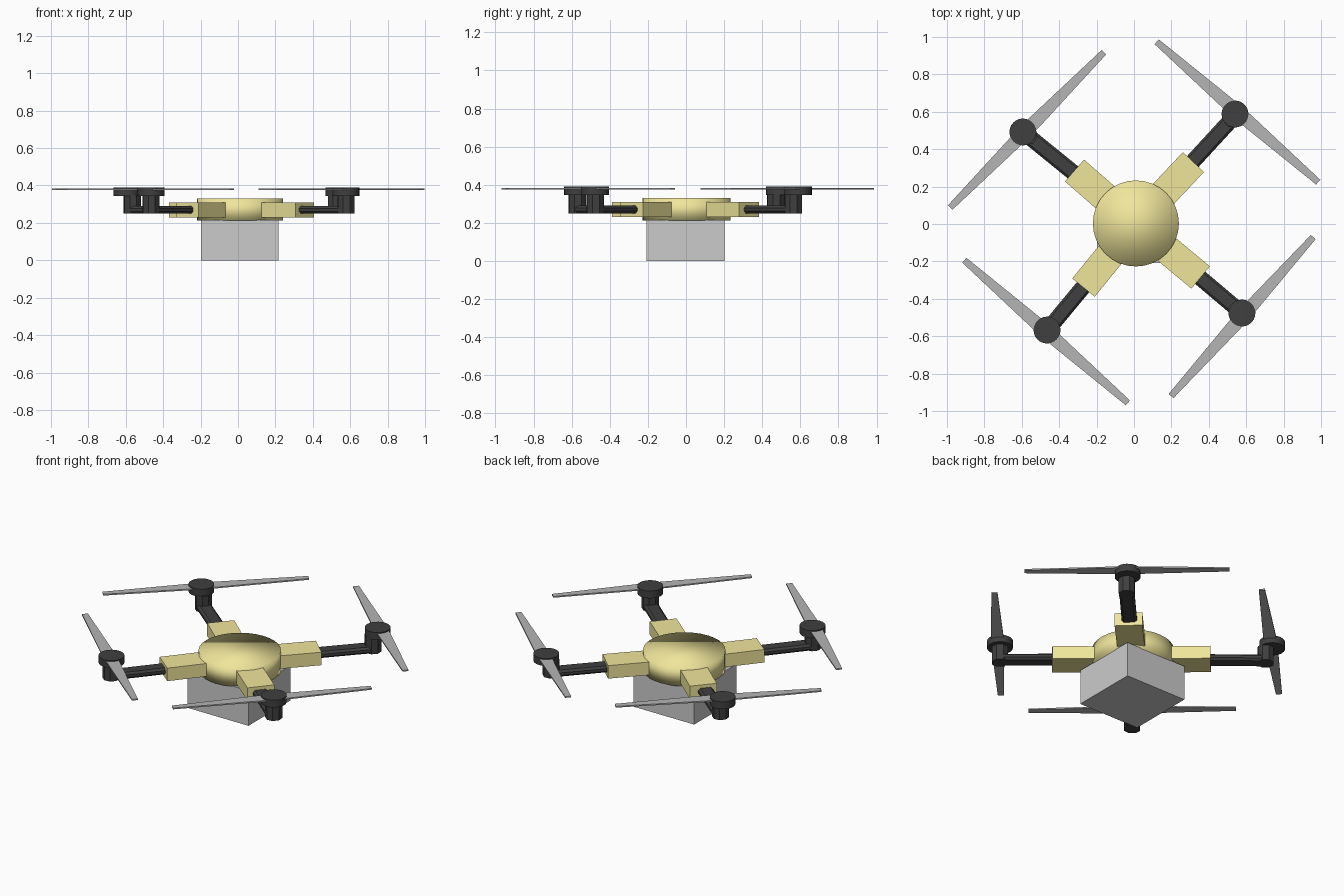
import bpy, bmesh, math
from mathutils import Vector, Matrix

if "Cube" in bpy.data.objects:
    bpy.data.objects.remove(bpy.data.objects["Cube"])

def material(name, rgb):
    m = bpy.data.materials.new(name)
    m.diffuse_color = (*rgb, 1)
    m.use_nodes = True
    m.node_tree.nodes["Principled BSDF"].inputs["Base Color"].default_value = m.diffuse_color
    return m

YELLOW = material("yellow_shell", (0.87, 0.79, 0.33))
BLACK = material("black_plastic", (0.05, 0.05, 0.05))
DARK = material("blade_grey", (0.46, 0.46, 0.46))

def finish(ob, name, mat=None):
    ob.name = name
    if mat:
        ob.data.materials.append(mat)
    return ob

def cylinder(name, x, y, z0, z1, r, sides, mat, rot=0):
    bpy.ops.mesh.primitive_cylinder_add(vertices=sides, radius=r, depth=z1 - z0,
                                        location=(x, y, (z0 + z1) / 2), rotation=(0, 0, rot))
    return finish(bpy.context.object, name, mat)

def beam(name, start, end, width, z0, z1, mat=None, bevel=0):
    """Box running from start to end in plan, between two heights."""
    a, b = Vector(start), Vector(end)
    d = b - a
    mid = (a + b) / 2
    bpy.ops.mesh.primitive_cube_add(size=1, location=(mid.x, mid.y, (z0 + z1) / 2),
                                    rotation=(0, 0, math.atan2(d.y, d.x)))
    ob = bpy.context.object
    ob.scale = (d.length, width, z1 - z0)
    bpy.ops.object.transform_apply(location=False, rotation=False, scale=True)
    if bevel:
        m = ob.modifiers.new("rounded", 'BEVEL')
        m.width, m.segments = bevel, 1
    return finish(ob, name, mat)

def blade(name, x, y, z, half, angle, mat):
    """Two tapered wings as one thin plate."""
    outline = [(-half, -0.017), (-0.06, -0.036), (0.06, -0.036), (half, -0.017),
               (half, 0.017), (0.06, 0.036), (-0.06, 0.036), (-half, 0.017)]
    bm = bmesh.new()
    face = bm.faces.new([bm.verts.new((px, py, -0.004)) for px, py in outline])
    ext = bmesh.ops.extrude_face_region(bm, geom=[face])
    bmesh.ops.translate(bm, vec=(0, 0, 0.008),
                        verts=[v for v in ext["geom"] if isinstance(v, bmesh.types.BMVert)])
    bmesh.ops.recalc_face_normals(bm, faces=bm.faces)
    me = bpy.data.meshes.new(name)
    bm.to_mesh(me)
    bm.free()
    ob = bpy.data.objects.new(name, me)
    bpy.context.collection.objects.link(ob)
    ob.matrix_world = Matrix.Translation((x, y, z)) @ Matrix.Rotation(angle, 4, 'Z')
    finish(ob, name, mat)

CENTRE = Vector((0.01, 0.003))

# Cargo box
beam("cargo_box", (-0.197, -0.003), (0.217, -0.003), 0.41, 0, 0.215)

# Round body, smooth over its rim
body = cylinder("body", *CENTRE, 0.212, 0.33, 0.23, 32, YELLOW)
bpy.ops.object.shade_smooth()

# name: socket end, motor post, rotor hub, blade half length, blade angle
ARMS = {
    "back_right": ((0.318, 0.331), (0.525, 0.563), (0.54, 0.588), 0.572, -41),
    "back_left": ((-0.318, 0.286), (-0.565, 0.470), (-0.594, 0.492), 0.584, 45.3),
    "front_left": ((-0.27, -0.34), (-0.465, -0.570), (-0.465, -0.567), 0.58, -41.1),
    "front_right": ((0.356, -0.286), (0.577, -0.476), (0.577, -0.476), 0.57, 48.2),
}
BLADE_MIDS = {"back_right": (0.553, 0.599), "back_left": (-0.572, 0.503),
              "front_left": (-0.47, -0.575), "front_right": (0.578, -0.495)}

for side, (socket, post, hub, half, angle) in ARMS.items():
    # Yellow socket and black boom
    d = (Vector(post) - CENTRE).normalized()
    beam(side + "_socket", CENTRE + d * 0.08, socket, 0.155, 0.23, 0.31, YELLOW)
    beam(side + "_boom", CENTRE + d * 0.3, post, 0.085, 0.25, 0.29, BLACK, 0.012)
    # Motor post and rotor hub
    cylinder(side + "_motor_post", *post, 0.25, 0.35, 0.048, 8, BLACK,
             math.atan2(d.y, d.x) + math.pi / 8)
    cylinder(side + "_rotor_hub", *hub, 0.345, 0.39, 0.072, 24, BLACK)
    bpy.ops.object.shade_smooth_by_angle()
    # Propeller
    blade(side + "_propeller", *BLADE_MIDS[side], 0.38, half, math.radians(angle), DARK)
